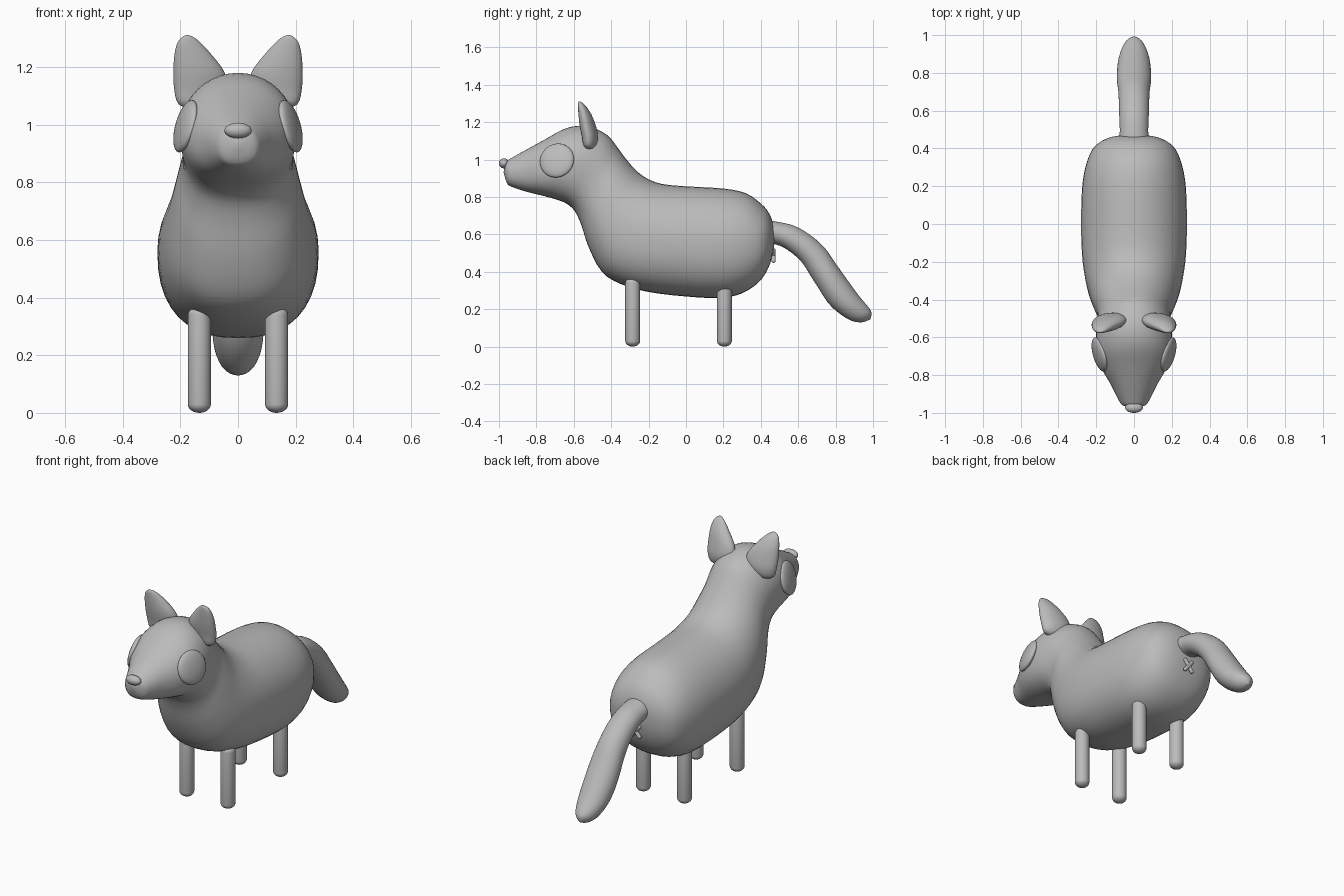
import bpy, bmesh, math
from mathutils import Vector

if "Cube" in bpy.data.objects:
    bpy.data.objects.remove(bpy.data.objects["Cube"])

grey = bpy.data.materials.new("soft grey")
grey.diffuse_color = (0.5, 0.5, 0.5, 1)
grey.use_nodes = True
grey.node_tree.nodes["Principled BSDF"].inputs["Base Color"].default_value = grey.diffuse_color


def finish(name, bm):
    bmesh.ops.remove_doubles(bm, verts=bm.verts, dist=0.0002)
    bmesh.ops.recalc_face_normals(bm, faces=bm.faces)
    for f in bm.faces:
        f.smooth = True
    me = bpy.data.meshes.new(name)
    bm.to_mesh(me)
    bm.free()
    me.materials.append(grey)
    ob = bpy.data.objects.new(name, me)
    bpy.context.collection.objects.link(ob)
    return ob


def smooth_rows(rows, steps):
    """Catmull-Rom interpolation through rows of numbers."""
    out = []
    for i in range(len(rows) - 1):
        a, b, c, d = (rows[max(i - 1, 0)], rows[i], rows[i + 1],
                      rows[min(i + 2, len(rows) - 1)])
        for k in range(steps):
            t = k / steps
            out.append([0.5 * (2*q + (r-p)*t + (2*p-5*q+4*r-s)*t*t + (3*q-p-3*r+s)*t**3)
                        for p, q, r, s in zip(a, b, c, d)])
    return out + [list(rows[-1])]


def loft(name, sections, n=40, low_power=2.0):
    """Skin (centre, side vector, up vector) sections; ends shrink to points."""
    bm = bmesh.new()
    rings = []
    for c, u, v in sections:
        ring = []
        for k in range(n):
            a = 2 * math.pi * k / n
            e = 2 / (low_power if math.sin(a) < 0 else 2.0)
            x = math.copysign(abs(math.cos(a)) ** e, math.cos(a))
            z = math.copysign(abs(math.sin(a)) ** e, math.sin(a))
            ring.append(bm.verts.new(c + u * x + v * z))
        rings.append(ring)
    for r0, r1 in zip(rings, rings[1:]):
        for k in range(n):
            j = (k + 1) % n
            bm.faces.new((r0[k], r0[j], r1[j], r1[k]))
    return finish(name, bm)


def spine_loft(name, rows, low_power=2.0):
    """Rows are top y, top z, bottom y, bottom z, half width."""
    secs = []
    for ty, tz, by, bz, w in smooth_rows(rows, 3):
        t, b = Vector((0, ty, tz)), Vector((0, by, bz))
        secs.append(((t + b) / 2, Vector((w, 0, 0)), (t - b) / 2))
    return loft(name, secs, low_power=low_power)


def ellipsoid(name, loc, radii, normal=(0, 0, 1)):
    bm = bmesh.new()
    bmesh.ops.create_uvsphere(bm, u_segments=32, v_segments=16, radius=1)
    rot = Vector(normal).to_track_quat('Z', 'Y')
    for v in bm.verts:
        v.co = rot @ Vector([p * r for p, r in zip(v.co, radii)]) + Vector(loc)
    return finish(name, bm)


def capsule(name, a, b, r, cap):
    """Round-ended rod from a to b."""
    a, b = Vector(a), Vector(b)
    d = (b - a).normalized()
    u = d.orthogonal().normalized()
    w = d.cross(u)
    arc = [math.pi / 2 * k / 6 for k in range(7)]
    secs = [(a + d * cap * (1 - math.sin(t)), r * math.cos(t)) for t in reversed(arc)]
    secs = [(a + d * cap * (1 - math.cos(t)), r * math.sin(t)) for t in arc]
    secs += [(b - d * cap * (1 - math.cos(t)), r * math.sin(t)) for t in reversed(arc)]
    return loft(name, [(c, u * s, w * s) for c, s in secs], n=24)


# Body, neck and head in one skin, from rump to muzzle
spine_loft("body_and_head", [
    (0.475, 0.58, 0.475, 0.58, 0),
    (0.465, 0.66, 0.465, 0.50, 0.10),
    (0.44, 0.72, 0.44, 0.42, 0.17),
    (0.40, 0.765, 0.39, 0.345, 0.22),
    (0.32, 0.82, 0.30, 0.285, 0.255),
    (0.20, 0.845, 0.18, 0.26, 0.275),
    (0.0, 0.857, 0.0, 0.268, 0.28),
    (-0.13, 0.87, -0.20, 0.292, 0.275),
    (-0.21, 0.90, -0.35, 0.335, 0.26),
    (-0.27, 0.945, -0.45, 0.40, 0.24),
    (-0.33, 1.015, -0.52, 0.53, 0.215),
    (-0.37, 1.07, -0.56, 0.65, 0.195),
    (-0.42, 1.13, -0.595, 0.725, 0.193),
    (-0.50, 1.17, -0.64, 0.765, 0.20),
    (-0.58, 1.18, -0.69, 0.785, 0.20),
    (-0.66, 1.16, -0.74, 0.80, 0.192),
    (-0.75, 1.11, -0.80, 0.815, 0.165),
    (-0.85, 1.055, -0.86, 0.83, 0.12),
    (-0.93, 1.01, -0.92, 0.85, 0.085),
    (-0.965, 0.985, -0.955, 0.87, 0.06),
    (-0.975, 0.93, -0.975, 0.93, 0)], low_power=2.4)

# Drooping tail
spine_loft("tail", [
    (0.42, 0.61, 0.42, 0.61, 0),
    (0.43, 0.67, 0.43, 0.56, 0.07),
    (0.50, 0.665, 0.50, 0.54, 0.075),
    (0.58, 0.645, 0.56, 0.505, 0.078),
    (0.66, 0.60, 0.62, 0.45, 0.08),
    (0.74, 0.53, 0.665, 0.38, 0.083),
    (0.80, 0.445, 0.71, 0.31, 0.09),
    (0.86, 0.36, 0.755, 0.24, 0.09),
    (0.93, 0.265, 0.81, 0.185, 0.082),
    (0.98, 0.205, 0.88, 0.14, 0.06),
    (0.992, 0.175, 0.94, 0.13, 0.032),
    (0.985, 0.145, 0.985, 0.145, 0)])

# Nose
ellipsoid("nose", (0, -0.973, 0.98), (0.047, 0.027, 0.027))

# Ear rows: height, centre x, centre y, half width, half depth
ear = smooth_rows([
    (1.05, 0.15, -0.515, 0, 0),
    (1.07, 0.15, -0.515, 0.055, 0.03),
    (1.12, 0.133, -0.513, 0.088, 0.042),
    (1.18, 0.135, -0.525, 0.089, 0.042),
    (1.24, 0.155, -0.54, 0.066, 0.034),
    (1.285, 0.17, -0.556, 0.040, 0.021),
    (1.305, 0.174, -0.566, 0.018, 0.010),
    (1.312, 0.175, -0.57, 0, 0)], 3)

for side, s in (("left", 1), ("right", -1)):
    # Ears, turned slightly so the outer edge sits forward
    loft(side + "_ear", [(Vector((s * x, y, z)), Vector((s * w, -0.12 * w, 0)),
                          Vector((0, d, 0))) for z, x, y, w, d in ear], n=32)
    # Eye discs
    ellipsoid(side + "_eye", (s * 0.182, -0.69, 0.995), (0.094, 0.094, 0.027),
              (s, -0.28, 0.28))
    # Peg legs
    for end, y in (("front", -0.285), ("back", 0.205)):
        capsule(f"{side}_{end}_leg", (s * 0.134, y, 0), (s * 0.134, y, 0.37), 0.04, 0.03)
    # Small crossed mark under the tail
    capsule(side + "_cross_bar", (s * 0.03, 0.468, 0.525), (-s * 0.03, 0.468, 0.45),
            0.011, 0.011)
